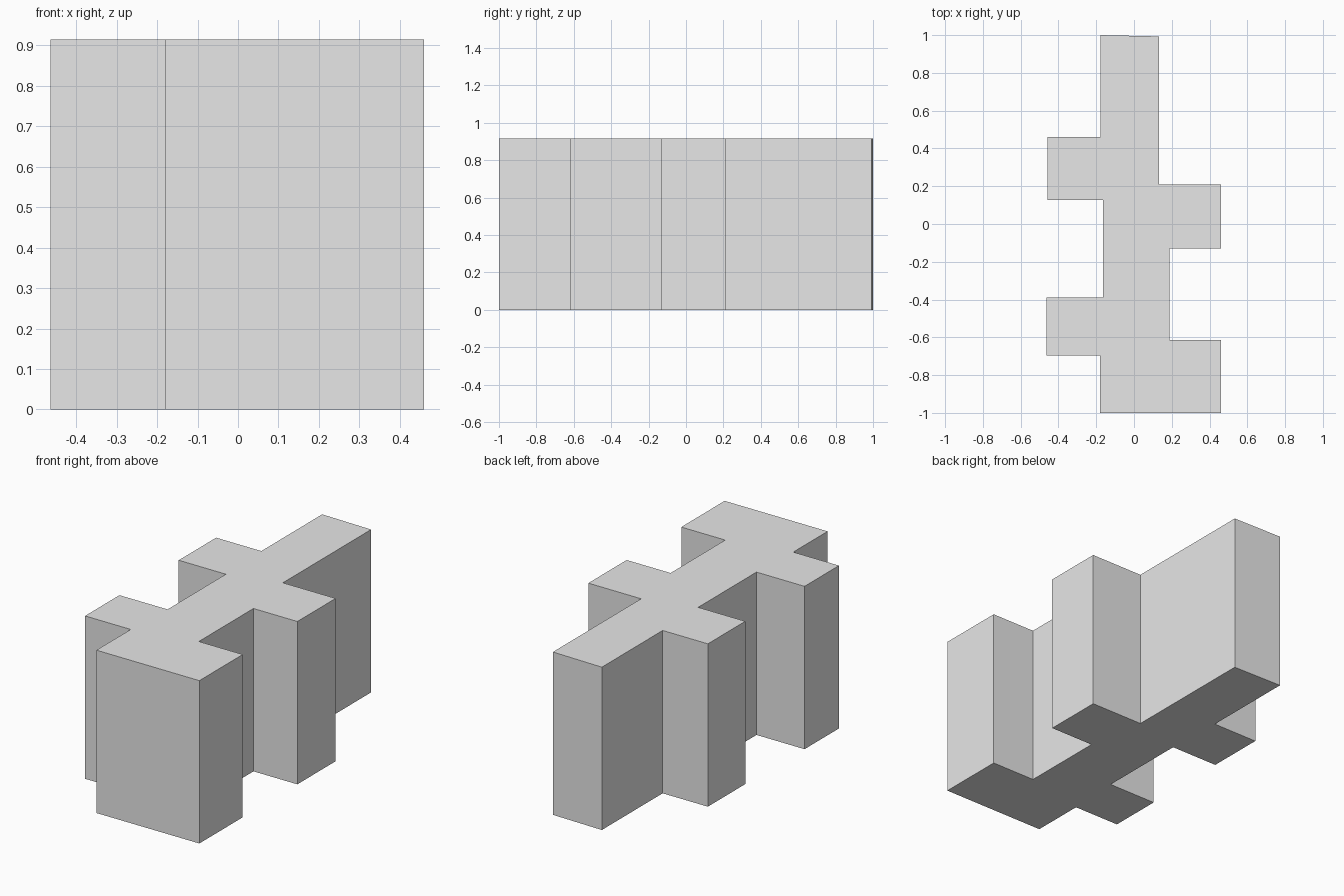
import bpy
import bmesh

cube = bpy.data.objects.get("Cube")
if cube:
    bpy.data.objects.remove(cube, do_unlink=True)

HEIGHT = 0.915

# Plain grey finish
grey = bpy.data.materials.new("plain_grey")
grey.use_nodes = True
colour = (0.8, 0.8, 0.8, 1)
grey.diffuse_color = colour
grey.node_tree.nodes["Principled BSDF"].inputs["Base Color"].default_value = colour

# Floor outline: right-hand edge going back, then left-hand edge coming forward
outline = [
    (-0.18, -1.0), (0.46, -1.0), (0.46, -0.615), (0.187, -0.615),
    (0.187, -0.13), (0.46, -0.13), (0.46, 0.21), (0.132, 0.21),
    (0.132, 0.993), (-0.177, 1.0), (-0.177, 0.46), (-0.458, 0.46),
    (-0.458, 0.128), (-0.165, 0.128), (-0.165, -0.39), (-0.464, -0.39),
    (-0.464, -0.695), (-0.18, -0.695),
]

# Extrude the outline straight up into a solid block
bm = bmesh.new()
base = bm.faces.new([bm.verts.new((x, y, 0)) for x, y in outline])
result = bmesh.ops.extrude_face_region(bm, geom=[base], use_keep_orig=True)
top_verts = [g for g in result["geom"] if isinstance(g, bmesh.types.BMVert)]
bmesh.ops.translate(bm, verts=top_verts, vec=(0, 0, HEIGHT))
bmesh.ops.recalc_face_normals(bm, faces=bm.faces)

mesh = bpy.data.meshes.new("stepped_block")
bm.to_mesh(mesh)
bm.free()
mesh.materials.append(grey)
block = bpy.data.objects.new("stepped_block", mesh)
bpy.context.collection.objects.link(block)
